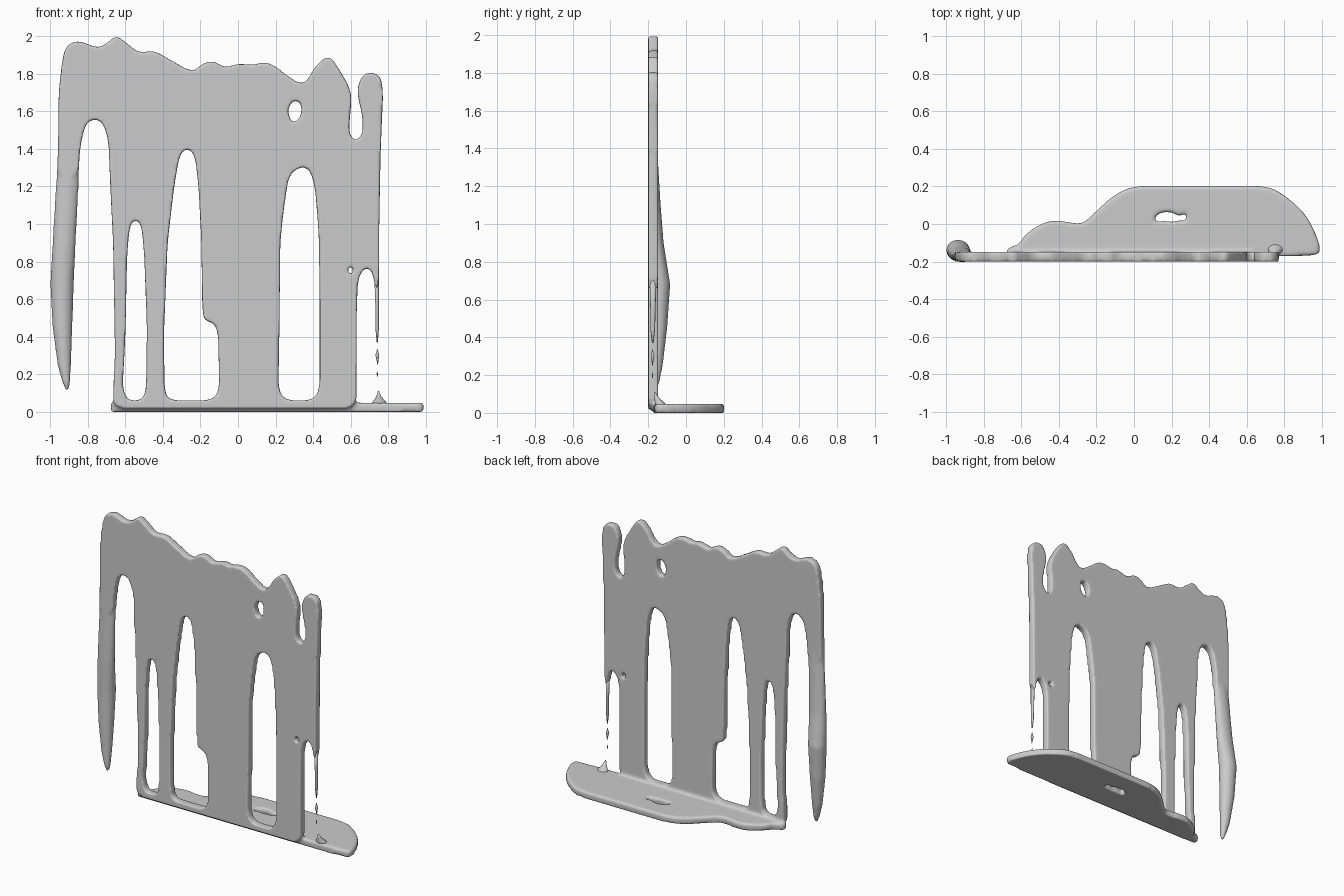
import bpy, bmesh, math


def soften(pts, rounds=2, limit=0.035):
    """Corner cutting that rounds an outline without eating long edges."""
    for _ in range(rounds):
        out = []
        for (ax, ay), (bx, by) in zip(pts, pts[1:] + pts[:1]):
            length = math.hypot(bx - ax, by - ay)
            t = min(0.25, limit / max(length, 1e-6))
            out.append((ax + (bx - ax) * t, ay + (by - ay) * t))
            out.append((bx + (ax - bx) * t, by + (ay - by) * t))
        pts, limit = out, limit * 0.4
    return pts


def slab(name, outlines, half, loc, upright=False):
    """Filled flat shape; the first outline is the rim, the others are holes."""
    cu = bpy.data.curves.new(name, 'CURVE')
    cu.dimensions, cu.fill_mode, cu.extrude = '2D', 'BOTH', half
    for pts in outlines:
        pts = soften(pts)
        sp = cu.splines.new('POLY')
        sp.points.add(len(pts) - 1)
        for p, (x, y) in zip(sp.points, pts):
            p.co = (x, y, 0, 1)
        sp.use_cyclic_u = True
    ob = bpy.data.objects.new(name, cu)
    bpy.context.collection.objects.link(ob)
    ob.location = loc
    if upright:
        ob.rotation_euler.x = math.pi / 2
    bpy.ops.object.select_all(action='DESELECT')
    ob.select_set(True)
    bpy.context.view_layer.objects.active = ob
    bpy.ops.object.convert(target='MESH')
    return bpy.context.view_layer.objects.active


def drip(name, rows, sides=20):
    """Loft of ellipses, each row being (z, x, x radius, y, y radius)."""
    bm = bmesh.new()
    rings = []
    for z, x, rx, y, ry in rows:
        rings.append([bm.verts.new((x + rx * math.cos(2 * math.pi * i / sides),
                                    y + ry * math.sin(2 * math.pi * i / sides), z))
                      for i in range(sides)])
    for a, b in zip(rings, rings[1:]):
        for i in range(sides):
            j = (i + 1) % sides
            bm.faces.new((a[i], a[j], b[j], b[i]))
    bm.faces.new(rings[0])
    bm.faces.new(rings[-1])
    bmesh.ops.recalc_face_normals(bm, faces=bm.faces)
    me = bpy.data.meshes.new(name)
    bm.to_mesh(me)
    bm.free()
    for p in me.polygons:
        p.use_smooth = True
    ob = bpy.data.objects.new(name, me)
    bpy.context.collection.objects.link(ob)
    return ob


# Hanging sheet: wavy top, notch at the right, ragged lower edge
top = [(-0.955, 1.7), (-0.935, 1.88), (-0.915, 1.95), (-0.85, 1.98), (-0.75, 1.935),
       (-0.70, 1.96), (-0.65, 2.005), (-0.6, 1.97), (-0.53, 1.91), (-0.45, 1.925),
       (-0.38, 1.885), (-0.24, 1.805), (-0.19, 1.855), (-0.13, 1.87), (-0.07, 1.83),
       (0, 1.855), (0.08, 1.845), (0.14, 1.865), (0.2, 1.84), (0.26, 1.79),
       (0.34, 1.74), (0.38, 1.78), (0.41, 1.84), (0.48, 1.9), (0.52, 1.855), (0.605, 1.71)]
right = [(0.6, 1.6), (0.588, 1.49), (0.62, 1.44), (0.663, 1.47), (0.665, 1.57), (0.63, 1.71),
         (0.66, 1.79), (0.7, 1.81), (0.76, 1.79), (0.773, 1.7), (0.76, 1.4), (0.752, 1.0),
         (0.75, 0.66), (0.73, 0.66), (0.715, 0.75), (0.68, 0.77), (0.64, 0.72),
         (0.632, 0.55), (0.63, 0.02)]
left = [(-0.66, 0.02), (-0.665, 0.1), (-0.655, 0.3), (-0.66, 0.6), (-0.665, 0.9),
        (-0.68, 1.2), (-0.69, 1.45), (-0.72, 1.54), (-0.76, 1.56), (-0.81, 1.54),
        (-0.84, 1.42), (-0.85, 1.25), (-0.96, 1.25)]

# Openings between the runs, and the two small holes
gap_a = [(-0.585, 0.06), (-0.52, 0.06), (-0.49, 0.1), (-0.485, 0.45), (-0.5, 0.85),
         (-0.515, 1.0), (-0.545, 1.025), (-0.575, 1.0), (-0.59, 0.85), (-0.6, 0.4),
         (-0.615, 0.12)]
gap_b = [(-0.39, 0.1), (-0.36, 0.06), (-0.14, 0.06), (-0.1, 0.11), (-0.105, 0.42),
         (-0.13, 0.475), (-0.18, 0.485), (-0.19, 0.55), (-0.195, 0.9), (-0.21, 1.2),
         (-0.23, 1.37), (-0.27, 1.405), (-0.31, 1.375), (-0.34, 1.2), (-0.375, 0.9),
         (-0.395, 0.4)]
gap_c = [(0.215, 0.12), (0.25, 0.06), (0.4, 0.06), (0.435, 0.12), (0.435, 0.6),
         (0.43, 0.95), (0.41, 1.2), (0.38, 1.295), (0.33, 1.305), (0.27, 1.26),
         (0.24, 1.05), (0.225, 0.9), (0.22, 0.4)]
hole_a = [(0.265, 1.61), (0.29, 1.66), (0.335, 1.65), (0.34, 1.58), (0.3, 1.535), (0.275, 1.56)]
hole_b = [(0.578, 0.76), (0.6, 0.778), (0.617, 0.75), (0.6, 0.725)]
sheet = slab("hanging_sheet", [top + right + left, gap_a, gap_b, gap_c, hole_a, hole_b],
             0.026, (0, -0.174, 0), upright=True)

# Puddle spreading behind the sheet, with a ragged hole
rim = [(-0.685, -0.16), (-0.67, -0.125), (-0.61, -0.11), (-0.585, -0.06), (-0.5, 0.0),
       (-0.42, 0.022), (-0.3, 0.0), (-0.26, 0.01), (-0.2, 0.07), (-0.1, 0.16), (0, 0.202),
       (0.7, 0.202), (0.78, 0.17), (0.9, 0.07), (0.96, -0.03), (0.998, -0.14),
       (0.97, -0.168), (0.78, -0.172), (-0.66, -0.178)]
puddle_hole = [(0.1, 0.008), (0.12, 0.05), (0.16, 0.065), (0.21, 0.06), (0.24, 0.04),
               (0.28, 0.06), (0.28, 0.015), (0.23, 0.02), (0.2, 0.008), (0.17, 0.018)]
puddle = slab("puddle", [rim, puddle_hole], 0.024, (0, 0, 0.024))

# Long free-hanging drip at the left, bulging backwards
long_drip = drip("long_drip", [
    (1.5, -0.898, 0.055, -0.175, 0.02), (1.3, -0.905, 0.06, -0.174, 0.028),
    (1.1, -0.915, 0.062, -0.168, 0.034), (0.9, -0.926, 0.062, -0.16, 0.042),
    (0.68, -0.937, 0.063, -0.14, 0.057), (0.45, -0.935, 0.053, -0.146, 0.047),
    (0.25, -0.925, 0.036, -0.156, 0.033), (0.16, -0.915, 0.022, -0.163, 0.022),
    (0.115, -0.91, 0.009, -0.165, 0.01)])

# Fuse the poured parts into one soft skin
bpy.ops.object.select_all(action='DESELECT')
for ob in (sheet, puddle, long_drip):
    ob.select_set(True)
bpy.context.view_layer.objects.active = sheet
bpy.ops.object.join()
sheet.name = "poured_sheet_and_puddle"
bpy.ops.object.transform_apply(location=True, rotation=True, scale=True)
fuse = sheet.modifiers.new("fuse", 'REMESH')
fuse.mode, fuse.voxel_size, fuse.use_smooth_shade = 'VOXEL', 0.01, True
relax = sheet.modifiers.new("relax", 'SMOOTH')
relax.factor, relax.iterations = 0.5, 6
for m in ("fuse", "relax"):
    bpy.ops.object.modifier_apply(modifier=m)
bpy.ops.object.shade_smooth()

# Thin thread at the right breaking into droplets
drip("thin_thread", [(0.72, 0.738, 0.012, -0.175, 0.018), (0.55, 0.741, 0.009, -0.175, 0.014),
                     (0.44, 0.741, 0.009, -0.176, 0.012), (0.37, 0.742, 0.003, -0.176, 0.004)], 12)
for name, lo, hi, r in (("droplet_upper", 0.25, 0.335, 0.01), ("droplet_lower", 0.185, 0.215, 0.004)):
    mid = lo * 0.4 + hi * 0.6
    drip(name, [(hi, 0.742, 0.001, -0.177, 0.001), (mid, 0.742, r, -0.177, r),
                (lo, 0.744, 0.001, -0.177, 0.001)], 10)
drip("landing_peak", [(0.11, 0.748, 0.003, -0.165, 0.003), (0.08, 0.75, 0.014, -0.155, 0.012),
                      (0.055, 0.752, 0.034, -0.14, 0.025), (0.03, 0.752, 0.05, -0.13, 0.035)], 16)
